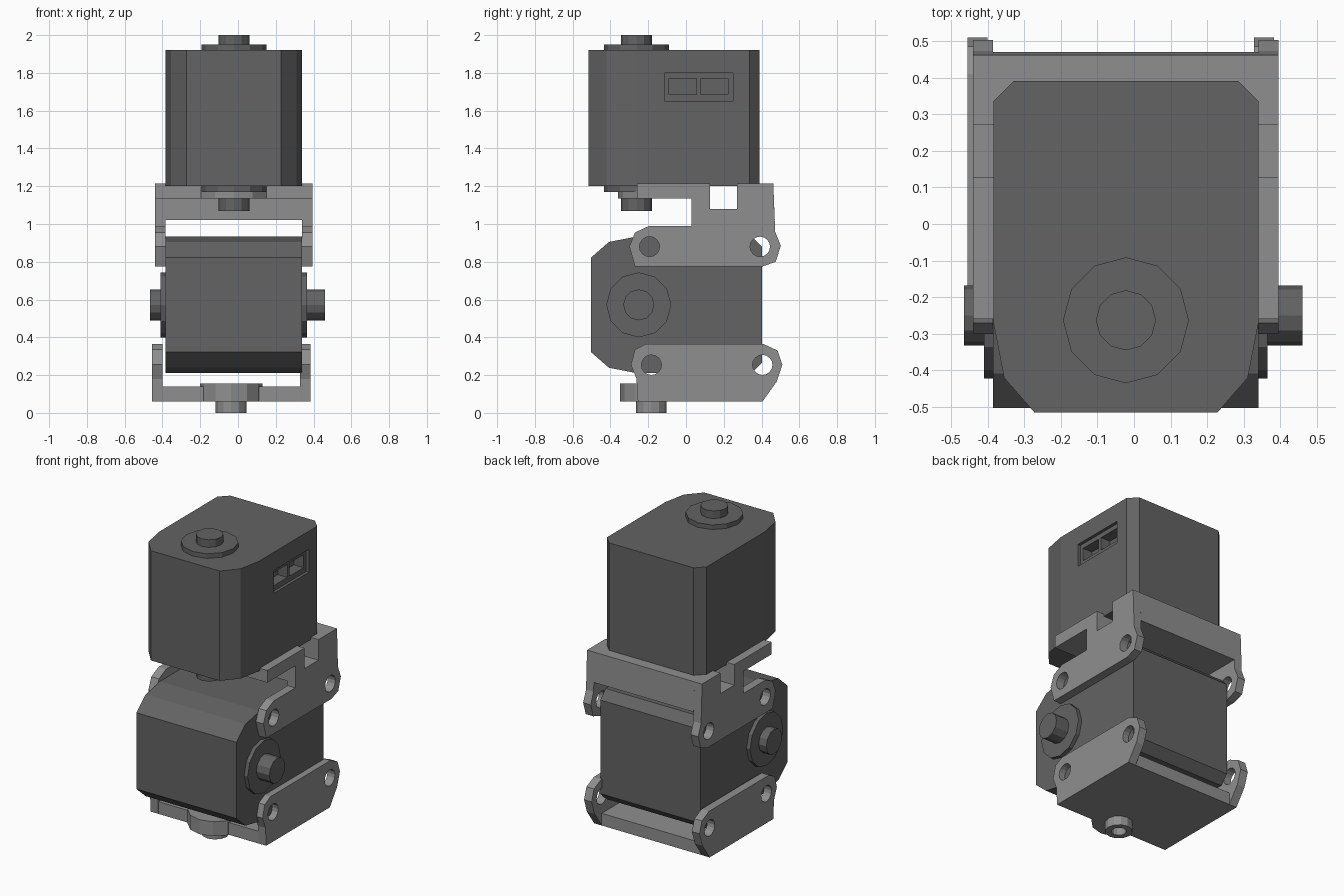
import bpy
import bmesh
import math
from mathutils import Vector

cube = bpy.data.objects.get("Cube")
if cube:
    bpy.data.objects.remove(cube, do_unlink=True)


def material(name, value):
    m = bpy.data.materials.new(name)
    m.use_nodes = True
    colour = (value, value, value, 1)
    m.diffuse_color = colour
    m.node_tree.nodes["Principled BSDF"].inputs["Base Color"].default_value = colour
    return m


DARK = material("dark grey plastic", 0.125)
LIGHT = material("light grey plastic", 0.275)


def prism(name, points, axis, low, high, mat):
    """Extrude a flat outline: (x, y) along z, or (y, z) along x."""
    def place(p, d):
        return Vector((p[0], p[1], d)) if axis == "z" else Vector((d, p[0], p[1]))
    bm = bmesh.new()
    face = bm.faces.new([bm.verts.new(place(p, low)) for p in points])
    top = bmesh.ops.extrude_face_region(bm, geom=[face])["geom"]
    moved = [v for v in top if isinstance(v, bmesh.types.BMVert)]
    bmesh.ops.translate(bm, verts=moved, vec=place((0, 0), high - low))
    bmesh.ops.recalc_face_normals(bm, faces=bm.faces)
    mesh = bpy.data.meshes.new(name)
    bm.to_mesh(mesh)
    bm.free()
    mesh.materials.append(mat)
    ob = bpy.data.objects.new(name, mesh)
    bpy.context.collection.objects.link(ob)
    return ob


def disc(name, centre, radius, axis, low, high, mat, sides=12):
    ring = [(centre[0] + radius * math.cos(math.tau * i / sides),
             centre[1] + radius * math.sin(math.tau * i / sides)) for i in range(sides)]
    return prism(name, ring, axis, low, high, mat)


def rectangle(y0, y1, z0, z1):
    return [(y0, z0), (y1, z0), (y1, z1), (y0, z1)]


def cut(ob, cutters):
    """Subtract the cutters, then delete them."""
    for c in cutters:
        c.hide_render = True
        mod = ob.modifiers.new("cut", "BOOLEAN")
        mod.operation = "DIFFERENCE"
        mod.solver = "EXACT"
        mod.object = c
        bpy.context.view_layer.objects.active = ob
        bpy.ops.object.modifier_apply(modifier=mod.name)
        bpy.data.objects.remove(c, do_unlink=True)


# Motor housings: one half outline each, mirrored across the middle
def mirrored(half, mid, swap):
    pts = [(mid + w, d) for w, d in half] + [(mid - w, d) for w, d in reversed(half)]
    return [(d, w) for w, d in pts] if swap else pts


housing = [(0.25, -0.515), (0.333, -0.42), (0.362, -0.27), (0.362, 0.335), (0.307, 0.39)]
upper_motor = prism("upper_motor_body", mirrored(housing, -0.022, False), "z", 1.2, 1.92, DARK)
lower_half = [(w, d + 0.012) for w, d in housing]
prism("lower_motor_body", mirrored(lower_half, 0.572, True), "x", -0.385, 0.34, DARK)

# Connector recess with two deeper sockets
cut(upper_motor, [
    prism("recess_cutter", rectangle(-0.115, 0.25, 1.65, 1.8), "x", 0.32, 0.4, DARK),
    prism("socket_cutter_front", rectangle(-0.09, 0.055, 1.685, 1.77), "x", 0.25, 0.4, DARK),
    prism("socket_cutter_back", rectangle(0.077, 0.222, 1.685, 1.77), "x", 0.25, 0.4, DARK)])

# Collars and shafts at both ends of each motor
upper_axis, lower_axis = (-0.022, -0.263), (-0.25, 0.572)
disc("upper_motor_top_collar", upper_axis, 0.172, "z", 1.92, 1.95, DARK)
disc("upper_motor_top_shaft", upper_axis, 0.082, "z", 1.95, 2.0, DARK)
disc("upper_motor_bottom_collar", upper_axis, 0.172, "z", 1.17, 1.2, DARK)
disc("upper_motor_bottom_shaft", upper_axis, 0.082, "z", 1.07, 1.17, DARK)
disc("lower_motor_right_collar", lower_axis, 0.172, "x", -0.41, -0.385, DARK)
disc("lower_motor_right_shaft", lower_axis, 0.082, "x", -0.465, -0.41, DARK)
disc("lower_motor_left_collar", lower_axis, 0.172, "x", 0.34, 0.365, DARK)
disc("lower_motor_left_shaft", lower_axis, 0.082, "x", 0.365, 0.46, DARK)


def bracket_side(name, outline, low, high, holes):
    plate = prism(name, outline, "x", low, high, LIGHT)
    cut(plate, [disc("hole_cutter", h, 0.053, "x", low - 0.1, high + 0.1, LIGHT, 16)
                for h in holes])


# Upper bracket: notched side plates joined by a notched core
upper_side = [(-0.26, 1.215), (-0.26, 1.135), (0.03, 1.135), (0.03, 0.99), (-0.195, 0.99),
              (-0.27, 0.955), (-0.3, 0.88), (-0.27, 0.775), (0.405, 0.775), (0.475, 0.8),
              (0.502, 0.885), (0.472, 0.96), (0.462, 1.215), (0.27, 1.215), (0.27, 1.08),
              (0.127, 1.08), (0.127, 1.215)]
upper_holes = [(-0.193, 0.88), (0.392, 0.88)]
bracket_side("upper_bracket_right_side", upper_side, -0.44, -0.385, upper_holes)
bracket_side("upper_bracket_left_side", upper_side, 0.34, 0.395, upper_holes)
upper_core = [(-0.26, 1.215), (-0.26, 1.135), (0.03, 1.135), (0.03, 1.02), (0.47, 1.02),
              (0.462, 1.215), (0.27, 1.215), (0.27, 1.08), (0.127, 1.08), (0.127, 1.215)]
prism("upper_bracket_core", upper_core, "x", -0.385, 0.34, LIGHT)
disc("upper_bracket_boss", (-0.022, -0.16), 0.2, "z", 1.135, 1.197, LIGHT)

# Lower bracket: side plates, base, round boss and hollow pivot
lower_side = [(-0.255, 0.06), (0.405, 0.06), (0.48, 0.165), (0.51, 0.255), (0.485, 0.33),
              (0.41, 0.365), (-0.21, 0.365), (-0.27, 0.335), (-0.292, 0.255), (-0.262, 0.18)]
lower_holes = [(-0.183, 0.254), (0.405, 0.254)]
bracket_side("lower_bracket_right_side", lower_side, -0.455, -0.4, lower_holes)
bracket_side("lower_bracket_left_side", lower_side, 0.328, 0.383, lower_holes)
prism("lower_bracket_base", rectangle(-0.255, 0.405, 0.06, 0.14), "x", -0.4, 0.328, LIGHT)
pivot_axis = (-0.036, -0.184)
disc("lower_bracket_boss", pivot_axis, 0.165, "z", 0.06, 0.155, LIGHT)
pivot = disc("lower_bracket_pivot", pivot_axis, 0.082, "z", 0.0, 0.06, LIGHT)
cut(pivot, [disc("pivot_cutter", pivot_axis, 0.045, "z", -0.1, 0.05, LIGHT)])
